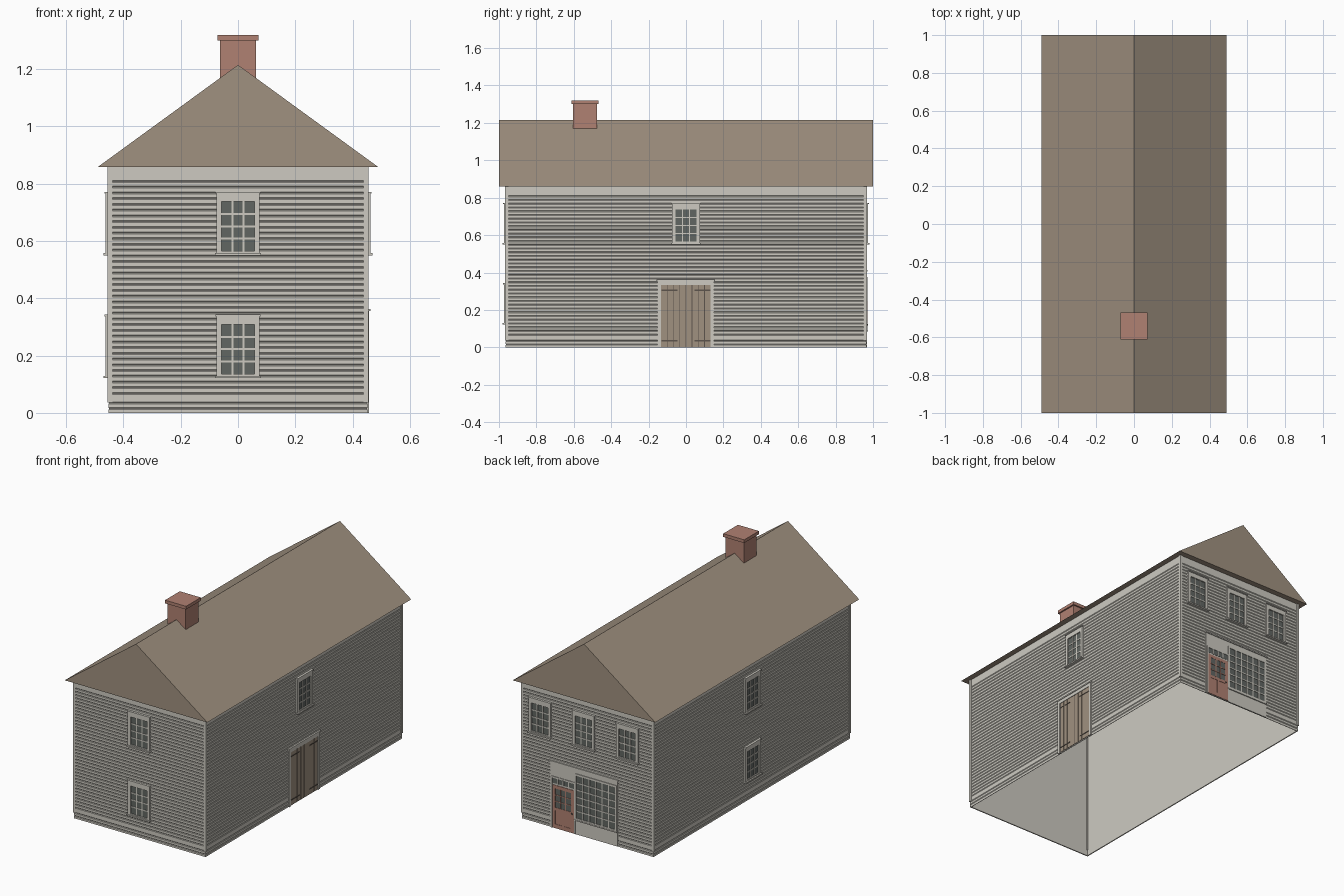
import bpy, bmesh
from math import pi
from mathutils import Matrix, Vector

cube = bpy.data.objects.get("Cube")
if cube:
    bpy.data.objects.remove(cube)


def material(name, r, g, b):
    lin = [((c / 255 + 0.055) / 1.055) ** 2.4 for c in (r, g, b)] + [1]
    m = bpy.data.materials.new(name)
    m.diffuse_color = lin
    m.use_nodes = True
    m.node_tree.nodes["Principled BSDF"].inputs["Base Color"].default_value = lin
    return m


MATS = [material("pale_paint", 205, 202, 193), material("brown_wood", 160, 145, 128),
        material("brick_red", 176, 129, 114), material("grey_glass", 97, 102, 98),
        material("dark_iron", 92, 84, 76)]
PAINT, WOOD, BRICK, GLASS, IRON = range(len(MATS))

HX, HY = 0.448, 0.960        # wall planes
EAVE, RIDGE = 0.859, 1.215


def finish(name, bm, matrix=Matrix()):
    bmesh.ops.recalc_face_normals(bm, faces=bm.faces)
    mesh = bpy.data.meshes.new(name)
    bm.to_mesh(mesh)
    bm.free()
    for m in MATS:
        mesh.materials.append(m)
    ob = bpy.data.objects.new(name, mesh)
    ob.matrix_world = matrix
    bpy.context.collection.objects.link(ob)
    return ob


def box(bm, x0, x1, y0, y1, z0, z1, mat=PAINT):
    mid = Vector((x0 + x1, y0 + y1, z0 + z1)) / 2
    size = Matrix.Diagonal((x1 - x0, y1 - y0, z1 - z0, 1))
    verts = bmesh.ops.create_cube(bm, size=1, matrix=Matrix.Translation(mid) @ size)["verts"]
    for f in {f for v in verts for f in v.link_faces}:
        f.material_index = mat


# Wall-mounted parts: u runs along the wall, depth is measured outward
def plate(bm, u0, u1, z0, z1, depth, mat=PAINT, back=0.0):
    box(bm, u0, u1, -depth, -back, z0, z1, mat)


def frame(bm, u0, u1, z0, z1, side, top, bottom, depth, mat=PAINT):
    plate(bm, u0, u0 + side, z0, z1, depth, mat)
    plate(bm, u1 - side, u1, z0, z1, depth, mat)
    plate(bm, u0 + side, u1 - side, z1 - top, z1, depth, mat)
    if bottom:
        plate(bm, u0 + side, u1 - side, z0, z0 + bottom, depth, mat)


def glazing(bm, u0, u1, z0, z1, cols, rows, depth, mat=PAINT, bar=0.007):
    plate(bm, u0, u1, z0, z1, depth, GLASS)
    for i in range(1, cols):
        u = u0 + (u1 - u0) * i / cols
        plate(bm, u - bar / 2, u + bar / 2, z0, z1, depth + 0.003, mat, depth)
    for i in range(1, rows):
        z = z0 + (z1 - z0) * i / rows
        plate(bm, u0, u1, z - bar / 2, z + bar / 2, depth + 0.0025, mat, depth)


def wall(side):
    angle, dist = {"front": (0, HY), "right": (pi / 2, HX),
                   "back": (pi, HY), "left": (-pi / 2, HX)}[side]
    return Matrix.Rotation(angle, 4, "Z") @ Matrix.Translation((0, -dist, 0))


def window(name, side, u, z):
    bm = bmesh.new()
    frame(bm, u - 0.075, u + 0.075, z, z + 0.217, 0.018, 0.032, 0.012, 0.014)
    glazing(bm, u - 0.057, u + 0.057, z + 0.012, z + 0.185, 3, 4, 0.007)
    plate(bm, u - 0.08, u + 0.08, z - 0.003, z + 0.005, 0.022)
    plate(bm, u - 0.078, u + 0.078, z + 0.213, z + 0.219, 0.018)
    finish(name, bm, wall(side))


# Board siding with V grooves between courses, open below
bm = bmesh.new()
FACE, GROOVE, HALF = 0.004, 0.0015, 0.0035
levels = [(0, FACE)]
grooves = [0.015, 0.035] + [0.068 + i * 0.02 for i in range(38)]
for z in grooves:
    levels += [(z - HALF, FACE), (z, GROOVE), (z + HALF, FACE)]
levels.append((EAVE, FACE))
rings = [[bm.verts.new((sx * (HX + o), sy * (HY + o), z))
          for sx, sy in ((-1, -1), (1, -1), (1, 1), (-1, 1))] for z, o in levels]
for a, b in zip(rings, rings[1:]):
    for i in range(4):
        j = (i + 1) % 4
        bm.faces.new((a[i], a[j], b[j], b[i]))
finish("board_siding", bm)

# Plain inner wall linings
for side, half in (("front", HX), ("back", HX), ("left", HY), ("right", HY)):
    bm = bmesh.new()
    plate(bm, -half, half, 0, EAVE, 0, PAINT, -0.003)
    finish(side + "_lining", bm, wall(side))

# Corner boards
bm = bmesh.new()
for sx in (-1, 1):
    for sy in (-1, 1):
        x, y = sorted((sx * 0.439, sx * 0.456)), sorted((sy * 0.95, sy * 0.967))
        box(bm, *x, *y, 0.036, EAVE)
finish("corner_boards", bm)

# Solid gable roof
bm = bmesh.new()
ends = [[bm.verts.new(p) for p in ((-0.489, y, EAVE), (0.489, y, EAVE), (0, y, RIDGE))]
        for y in (-1, 1)]
for e in ends:
    bm.faces.new(e)
for i in range(3):
    j = (i + 1) % 3
    bm.faces.new((ends[0][i], ends[0][j], ends[1][j], ends[1][i]))
for f in bm.faces:
    f.material_index = WOOD
finish("gable_roof", bm)

# Chimney with cap
bm = bmesh.new()
box(bm, -0.063, 0.063, -0.603, -0.477, 1.14, 1.30, BRICK)
box(bm, -0.072, 0.072, -0.612, -0.468, 1.30, 1.32, BRICK)
finish("chimney", bm)

# Windows
UPPER, LOWER = 0.553, 0.124
for side in ("front", "left"):
    window(side + "_upper_window", side, 0, UPPER)
    window(side + "_lower_window", side, 0, LOWER)
window("right_upper_window", "right", 0, UPPER)
for i in range(3):
    window("back_window_%d" % (i + 1), "back", -0.024 + (i - 1) * 0.3, UPPER)

# Double plank door with strap hinges
bm = bmesh.new()
frame(bm, -0.152, 0.15, 0, 0.358, 0.018, 0.024, 0, 0.010)
plate(bm, -0.157, 0.155, 0.355, 0.363, 0.014)
plate(bm, -0.134, 0.132, 0.003, 0.334, 0.005, IRON)
for i in range(8):
    u = -0.134 + i * 0.266 / 8
    plate(bm, u + 0.0015, u + 0.0317, 0.003, 0.334, 0.007, WOOD)
for z in (0.035, 0.305):
    for s in (-1, 1):
        u = sorted((s * 0.132, s * 0.045))
        plate(bm, *u, z - 0.003, z + 0.003, 0.009, IRON)
finish("plank_door", bm, wall("right"))

# Shopfront surround
bm = bmesh.new()
plate(bm, -0.258, 0.207, 0, 0.41, 0.0055)
plate(bm, -0.263, 0.212, 0.406, 0.414, 0.011)
frame(bm, -0.087, 0.202, 0.09, 0.377, 0.012, 0.012, 0.012, 0.0095)
glazing(bm, -0.075, 0.19, 0.102, 0.365, 6, 6, 0.0065)
plate(bm, -0.09, 0.205, 0.086, 0.093, 0.012)
frame(bm, -0.25, -0.082, 0, 0.32, 0.01, 0.01, 0, 0.009)
glazing(bm, -0.24, -0.092, 0.278, 0.31, 4, 1, 0.0065)
finish("shopfront", bm, wall("back"))

# Panelled shop door, glazed above
bm = bmesh.new()
plate(bm, -0.24, -0.092, 0.002, 0.268, 0.0065, BRICK)
frame(bm, -0.24, -0.092, 0.002, 0.268, 0.02, 0.02, 0.025, 0.0085, BRICK)
plate(bm, -0.22, -0.112, 0.112, 0.13, 0.0085, BRICK)
plate(bm, -0.172, -0.16, 0.027, 0.112, 0.0085, BRICK)
glazing(bm, -0.22, -0.112, 0.13, 0.248, 3, 3, 0.007, BRICK, 0.005)
plate(bm, -0.109, -0.101, 0.117, 0.125, 0.012, IRON)
finish("shop_door", bm, wall("back"))
